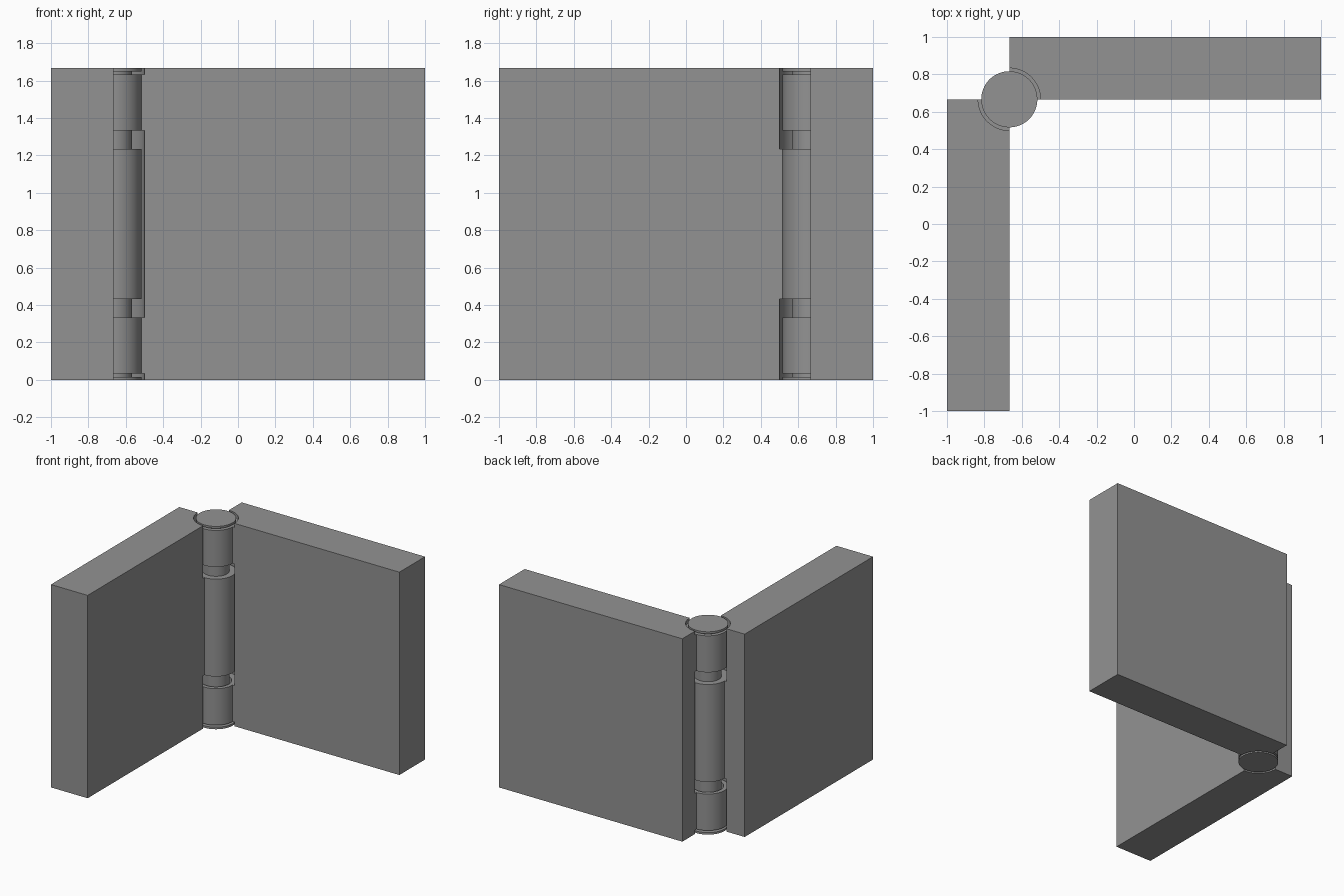
import bpy
import math

if "Cube" in bpy.data.objects:
    bpy.data.objects.remove(bpy.data.objects["Cube"])

H = 5 / 3                      # height
AX, AY = -2 / 3, 2 / 3         # hinge axis
R_PIN, R_HOLE, R_BARREL, R_RECESS = 0.1, 0.117, 0.15, 1 / 6
END, K0, K1 = 1 / 30, 1 / 3, 13 / 30   # end gap, outer knuckle end, middle knuckle start
CAP = 1 / 60


def box(name, x0, x1, y0, y1):
    bpy.ops.mesh.primitive_cube_add(size=1, location=((x0 + x1) / 2, (y0 + y1) / 2, H / 2))
    o = bpy.context.object
    o.name = name
    o.scale = (x1 - x0, y1 - y0, H)
    bpy.ops.object.transform_apply(location=True, rotation=True, scale=True)
    return o


def cyl(name, r, z0, z1):
    bpy.ops.mesh.primitive_cylinder_add(vertices=96, radius=r, depth=z1 - z0,
                                        location=(AX, AY, (z0 + z1) / 2))
    o = bpy.context.object
    o.name = name
    bpy.ops.object.transform_apply(location=True, rotation=True, scale=True)
    return o


def combine(target, operation, tool):
    m = target.modifiers.new("bool", 'BOOLEAN')
    m.operation, m.solver, m.object = operation, 'EXACT', tool
    bpy.context.view_layer.objects.active = target
    bpy.ops.object.modifier_apply(modifier=m.name)
    bpy.data.objects.remove(tool, do_unlink=True)


# Left leaf: recessed at both ends, carries the middle knuckle
left = box("left_leaf", -1, AX, -1, AY)
for z0, z1 in ((-0.1, K1), (H - K1, H + 0.1)):
    combine(left, 'DIFFERENCE', cyl("recess_cutter", R_RECESS, z0, z1))
combine(left, 'UNION', cyl("middle_knuckle", R_BARREL, K1, H - K1))

# Right leaf: recessed in the middle and at the tips, carries the outer knuckles
right = box("right_leaf", AX, 1, AY, 1)
for z0, z1 in ((-0.1, END), (K0, H - K0), (H - END, H + 0.1)):
    combine(right, 'DIFFERENCE', cyl("recess_cutter", R_RECESS, z0, z1))
for z0, z1 in ((END, K0), (H - K0, H - END)):
    combine(right, 'UNION', cyl("outer_knuckle", R_BARREL, z0, z1))
combine(right, 'DIFFERENCE', cyl("bore_cutter", R_HOLE, -0.1, H + 0.1))

# Pin with a flat retaining cap at each end
pin = cyl("hinge_pin", R_PIN, CAP / 2, H - CAP / 2)
for z0, z1 in ((0, CAP), (H - CAP, H)):
    combine(pin, 'UNION', cyl("pin_cap", R_BARREL, z0, z1))

# Dark grey finish; smooth round faces, sharp edges
grey = bpy.data.materials.new("dark_grey")
grey.diffuse_color = (0.29, 0.29, 0.29, 1)
grey.use_nodes = True
grey.node_tree.nodes["Principled BSDF"].inputs["Base Color"].default_value = grey.diffuse_color
for o in (left, right, pin):
    o.data.materials.clear()
    o.data.materials.append(grey)
    bpy.ops.object.select_all(action='DESELECT')
    o.select_set(True)
    bpy.context.view_layer.objects.active = o
    bpy.ops.object.shade_smooth_by_angle(angle=math.radians(30))
